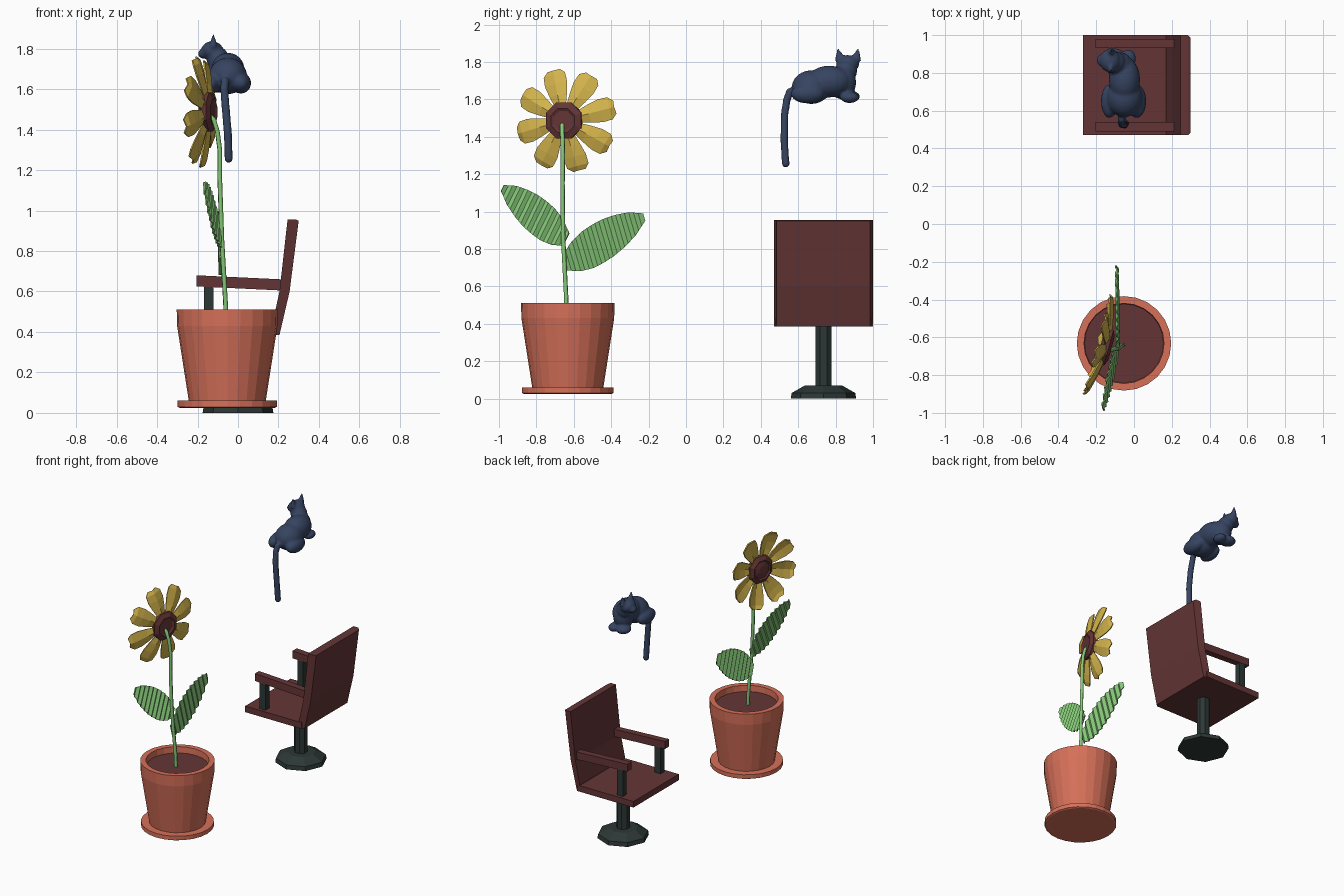
import bpy, bmesh, math
from mathutils import Vector, Matrix

if "Cube" in bpy.data.objects:
    bpy.data.objects.remove(bpy.data.objects["Cube"])


def material(name, r, g, b):
    m = bpy.data.materials.new(name)
    lin = [((c / 255 + 0.055) / 1.055) ** 2.4 for c in (r, g, b)]
    m.diffuse_color = (*lin, 1)
    m.use_nodes = True
    m.node_tree.nodes["Principled BSDF"].inputs["Base Color"].default_value = m.diffuse_color
    return m


CLAY = material("terracotta", 214, 112, 89)
MAROON = material("dark maroon", 100, 53, 54)
METAL = material("dark metal", 44, 55, 53)
GREEN = material("leaf green", 134, 200, 120)
YELLOW = material("petal yellow", 212, 180, 76)
NAVY = material("cat blue", 54, 68, 97)


def finish(name, bm, mat):
    bmesh.ops.remove_doubles(bm, verts=bm.verts, dist=1e-5)
    bmesh.ops.recalc_face_normals(bm, faces=bm.faces)
    me = bpy.data.meshes.new(name)
    bm.to_mesh(me)
    bm.free()
    me.materials.append(mat)
    ob = bpy.data.objects.new(name, me)
    bpy.context.collection.objects.link(ob)
    return ob


def lathe(name, profile, sides, mat, place, turn=0.0):
    """Revolve (radius, height) points; place maps local x, y, z to the world."""
    bm = bmesh.new()
    rings = []
    for r, h in profile:
        ring = []
        for i in range(sides):
            a = 2 * math.pi * i / sides + turn
            ring.append(bm.verts.new(place(r * math.cos(a), r * math.sin(a), h)))
        rings.append(ring)
    for lo, hi in zip(rings, rings[1:]):
        for i in range(sides):
            j = (i + 1) % sides
            bm.faces.new((lo[i], lo[j], hi[j], hi[i]))
    for ring in (rings[0], rings[-1]):
        bm.faces.new(ring)
    return finish(name, bm, mat)


def prism(name, points, cy, mat):
    """Extrude an x/z outline along y; each point is (x, z, half width)."""
    bm = bmesh.new()
    a = [bm.verts.new((x, cy - w, z)) for x, z, w in points]
    b = [bm.verts.new((x, cy + w, z)) for x, z, w in points]
    bm.faces.new(a)
    bm.faces.new(b[::-1])
    for i in range(len(a)):
        j = (i + 1) % len(a)
        bm.faces.new((a[i], a[j], b[j], b[i]))
    return finish(name, bm, mat)


def box(name, x0, x1, z0, z1, cy, half, mat):
    return prism(name, [(x0, z0, half), (x1, z0, half), (x1, z1, half), (x0, z1, half)], cy, mat)


def at(cx, cy):
    return lambda x, y, z: (cx + x, cy + y, z)


# ---- Pot, saucer and soil
POT = at(-0.053, -0.632)
lathe("saucer", [(0.235, 0.025), (0.245, 0.03), (0.245, 0.06), (0.19, 0.06)], 24, CLAY, POT)
lathe("pot", [(0.19, 0.058), (0.248, 0.43), (0.25, 0.51), (0.212, 0.51), (0.207, 0.43), (0.2, 0.40)],
      24, CLAY, POT)
lathe("soil", [(0.2, 0.44), (0.209, 0.465)], 24, MAROON, POT)

# ---- Flower stem
cu = bpy.data.curves.new("stem", "CURVE")
cu.dimensions = "3D"
cu.bevel_depth = 0.012
cu.bevel_resolution = 1
cu.use_fill_caps = True
path = [(-0.058, -0.64, 0.44), (-0.062, -0.641, 0.55), (-0.08, -0.657, 0.86), (-0.09, -0.66, 1.155),
        (-0.09, -0.658, 1.30), (-0.102, -0.66, 1.39), (-0.12, -0.663, 1.45), (-0.15, -0.66, 1.48)]
sp = cu.splines.new("POLY")
sp.points.add(len(path) - 1)
for p, co in zip(sp.points, path):
    p.co = (*co, 1)
cu.materials.append(GREEN)
bpy.context.collection.objects.link(bpy.data.objects.new("stem", cu))


# ---- Pleated leaves
def leaf(name, base, tip, side, scale):
    base, tip, side = Vector(base), Vector(tip), Vector(side).normalized()
    along = tip - base
    normal = along.normalized().cross(side)
    widths = [0.04, 0.08, 0.1, 0.104, 0.1, 0.085, 0.062, 0.02]
    bm = bmesh.new()
    rows, n = [], 21
    for i in range(n):
        t = i / (n - 1)
        k = min(int(t * 7), 6)
        w = (widths[k] + (widths[k + 1] - widths[k]) * (t * 7 - k)) * scale
        c = base + along * t + normal * (0.007 if i % 2 else -0.007)
        slant = along.normalized() * 0.25 * w
        rows.append([bm.verts.new(c + side * w + slant), bm.verts.new(c - side * w - slant)])
    for a, b in zip(rows, rows[1:]):
        bm.faces.new((a[0], a[1], b[1], b[0]))
    ob = finish(name, bm, GREEN)
    mod = ob.modifiers.new("thickness", "SOLIDIFY")
    mod.thickness, mod.offset = 0.007, 0


leaf("right_leaf", (-0.085, -0.65, 0.725), (-0.09, -0.225, 0.97), (0, -0.5, 0.86), 1.0)
leaf("left_leaf", (-0.085, -0.64, 0.85), (-0.165, -0.98, 1.125), (0, 0.64, 0.77), 0.9)

# ---- Flower head, facing mostly -x
CENTRE = Vector((-0.148, -0.651, 1.487))
U, V, N = Vector((0.26, 0.966, 0)), Vector((0, 0, 1)), Vector((-0.966, 0.26, 0))


def bloom(x, y, h):
    return CENTRE + U * x + V * y + N * h


lathe("flower_disc", [(0.055, -0.022), (0.07, -0.03), (0.105, -0.015), (0.105, 0.012), (0.075, 0.03),
                      (0.065, 0.022), (0.03, 0.03)], 8, MAROON, bloom, math.pi / 8)
bm = bmesh.new()
stations = [(0.08, 0.03, 0), (0.14, 0.048, 0.01), (0.2, 0.062, 0.022), (0.25, 0.06, 0.035), (0.274, 0.034, 0.047)]
for k in range(8):
    a = math.radians(15 + 45 * k)
    c, s = math.cos(a), math.sin(a)
    rows = []
    for r, w, h in stations:
        rows.append([bm.verts.new(bloom(r * c - o * s, r * s + o * c, h + dh))
                     for o, dh in ((-w, 0.006), (0, -0.008), (w, 0.006))])
    for p, q in zip(rows, rows[1:]):
        for i in range(2):
            bm.faces.new((p[i], p[i + 1], q[i + 1], q[i]))
mod = finish("petals", bm, YELLOW).modifiers.new("thickness", "SOLIDIFY")
mod.thickness, mod.offset = 0.008, 0

# ---- Chair
CY = 0.735
lathe("chair_base", [(0.175, 0), (0.17, 0.03), (0.1, 0.07), (0.05, 0.07)], 8, METAL, at(0, CY))
lathe("chair_column", [(0.046, 0.06), (0.046, 0.39)], 8, METAL, at(0, CY), math.pi / 8)
box("seat", -0.27, 0.19, 0.385, 0.43, CY, 0.265, MAROON)
prism("backrest", [(0.17, 0.385, 0.265), (0.205, 0.385, 0.25), (0.255, 0.60, 0.25), (0.30, 0.95, 0.25),
                   (0.285, 0.956, 0.265), (0.245, 0.956, 0.265), (0.205, 0.60, 0.265), (0.17, 0.44, 0.265)],
      CY, MAROON)
for side, s in (("left", -1), ("right", 1)):
    y = CY + s * 0.22
    prism(side + "_armrest", [(x, z, 0.024) for x, z in
                              ((-0.205, 0.625), (0.215, 0.605), (0.215, 0.66), (-0.205, 0.68))], y, MAROON)
    box(side + "_arm_post", -0.168, -0.12, 0.425, 0.635, y, 0.022, METAL)

# ---- Cat: overlapping ellipsoids fused into one smooth skin
bm = bmesh.new()


def blob(c, r):
    bmesh.ops.create_uvsphere(bm, u_segments=20, v_segments=12, radius=1,
                              matrix=Matrix.Translation(c) @ Matrix.Diagonal((*r, 1)))


blob((-0.05, 0.67, 1.665), (0.095, 0.105, 0.09))     # rump
blob((-0.05, 0.765, 1.695), (0.083, 0.12, 0.085))    # torso
blob((-0.075, 0.835, 1.69), (0.07, 0.075, 0.09))     # chest
blob((-0.10, 0.855, 1.75), (0.055, 0.06, 0.06))      # neck
blob((-0.128, 0.865, 1.79), (0.055, 0.062, 0.047))   # head
blob((-0.17, 0.867, 1.775), (0.028, 0.033, 0.025))   # muzzle
blob((-0.13, 0.65, 1.63), (0.045, 0.09, 0.052))      # haunches
blob((0.015, 0.65, 1.63), (0.05, 0.09, 0.052))
blob((-0.10, 0.875, 1.615), (0.055, 0.055, 0.032))   # front paws
blob((-0.03, 0.875, 1.61), (0.04, 0.05, 0.03))
for y, lean in ((0.824, -0.012), (0.908, 0.014)):    # ears
    m = Matrix.Translation((-0.122, y + lean * 0.5, 1.844)) @ Matrix.Rotation(-lean * 16, 4, "X")
    bmesh.ops.create_cone(bm, cap_ends=True, segments=12, radius1=0.03, radius2=0.004, depth=0.062,
                          matrix=m @ Matrix.Diagonal((0.7, 1, 1, 1)))
tail = [Vector(p) for p in ((-0.06, 0.60, 1.65), (-0.065, 0.555, 1.64), (-0.068, 0.54, 1.60), (-0.062, 0.527, 1.52),
                            (-0.05, 0.525, 1.38), (-0.046, 0.533, 1.256))]
for p, q in zip(tail, tail[1:]):
    steps = max(2, int((q - p).length / 0.012))
    for i in range(steps + 1):
        blob(p.lerp(q, i / steps), (0.021, 0.021, 0.021))
cat = finish("cat", bm, NAVY)
mod = cat.modifiers.new("fuse", "REMESH")
mod.mode, mod.voxel_size, mod.use_smooth_shade = "VOXEL", 0.008, True
mod = cat.modifiers.new("soften", "SMOOTH")
mod.factor, mod.iterations = 0.5, 4
bpy.context.view_layer.objects.active = cat
cat.select_set(True)
for name in ("fuse", "soften"):
    bpy.ops.object.modifier_apply(modifier=name)
